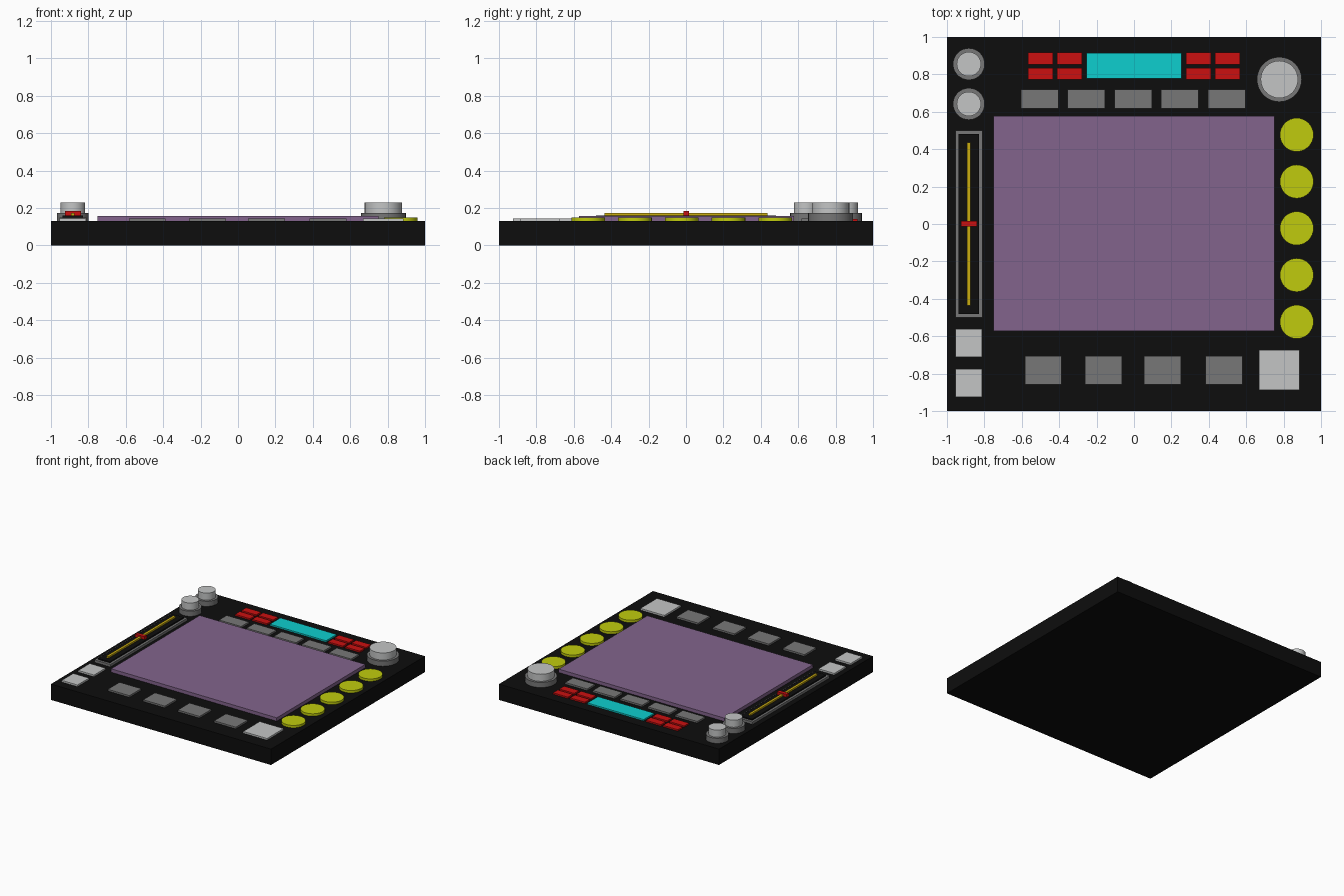
import bpy
import math

if "Cube" in bpy.data.objects:
    bpy.data.objects.remove(bpy.data.objects["Cube"])


def material(name, r, g, b):
    mat = bpy.data.materials.new(name)
    mat.use_nodes = True
    mat.diffuse_color = (r, g, b, 1)
    mat.node_tree.nodes["Principled BSDF"].inputs["Base Color"].default_value = (r, g, b, 1)
    return mat


black = material("black", 0.004, 0.004, 0.004)
purple = material("purple", 0.225, 0.127, 0.265)
grey = material("mid grey", 0.185, 0.185, 0.185)
silver = material("light grey", 0.55, 0.56, 0.56)
lime = material("lime yellow", 0.53, 0.6, 0.004)
gold = material("gold yellow", 0.6, 0.42, 0.005)
red = material("red", 0.6, 0.005, 0.005)
cyan = material("cyan", 0.004, 0.62, 0.62)

DECK = 0.13  # top of the body


def box(name, x, y, width, depth, top, mat, bottom=DECK):
    bpy.ops.mesh.primitive_cube_add(size=1, location=(x, y, (top + bottom) / 2))
    ob = bpy.context.object
    ob.name = name
    ob.scale = (width, depth, top - bottom)
    bpy.ops.object.transform_apply(location=False, rotation=False, scale=True)
    ob.data.materials.append(mat)
    return ob


def disc(name, x, y, radius, top, mat, bottom=DECK):
    bpy.ops.mesh.primitive_cylinder_add(vertices=32, radius=radius, depth=top - bottom,
                                        location=(x, y, (top + bottom) / 2))
    ob = bpy.context.object
    ob.name = name
    ob.data.materials.append(mat)
    bpy.ops.object.shade_smooth_by_angle(angle=math.radians(30))
    return ob


def knob(name, x, y, collar, cap):
    disc(name + "_collar", x, y, collar, 0.172, grey)
    disc(name + "_cap", x, y, cap, 0.23, silver, 0.172)


# Body and main pad
box("body", 0, 0, 2, 2, DECK, black, 0)
box("main_pad", 0, 0.003, 1.505, 1.15, 0.158, purple)

# Rotary knobs
knob("large_knob", 0.777, 0.773, 0.12, 0.1)
knob("upper_small_knob", -0.883, 0.855, 0.085, 0.065)
knob("lower_small_knob", -0.883, 0.642, 0.085, 0.065)

# Slider: frame, recessed panel, track and handle
SX = -0.883
box("slider_frame", SX, 0, 0.145, 1.0, 0.15, grey)
box("slider_panel", SX, 0, 0.108, 0.96, 0.16, black)
box("slider_track", SX, 0, 0.02, 0.87, 0.173, gold)
box("slider_handle", SX, 0.002, 0.085, 0.03, 0.184, red)

# Round pads along the left edge
for i in range(5):
    disc("round_pad", 0.87, 0.477 - 0.25 * i, 0.09, 0.15, lime)

# Display with red buttons on both sides
box("display", 0, 0.847, 0.51, 0.137, 0.142, cyan)
for side in (-1, 1):
    for x in (0.345, 0.5):
        for y in (0.885, 0.803):
            box("red_button", side * x, y, 0.135, 0.062, 0.142, red)

# Grey buttons behind and in front of the pad
for i in range(5):
    box("rear_button", -0.505 + 0.25 * i, 0.668, 0.2, 0.1, 0.144, grey)
for x in (-0.485, -0.163, 0.152, 0.482):
    box("front_button", x, -0.781, 0.197, 0.152, 0.144, grey)

# Light square buttons
box("large_square_button", 0.777, -0.78, 0.217, 0.215, 0.144, silver)
for y in (-0.636, -0.85):
    box("small_square_button", SX, y, 0.143, 0.15, 0.144, silver)
